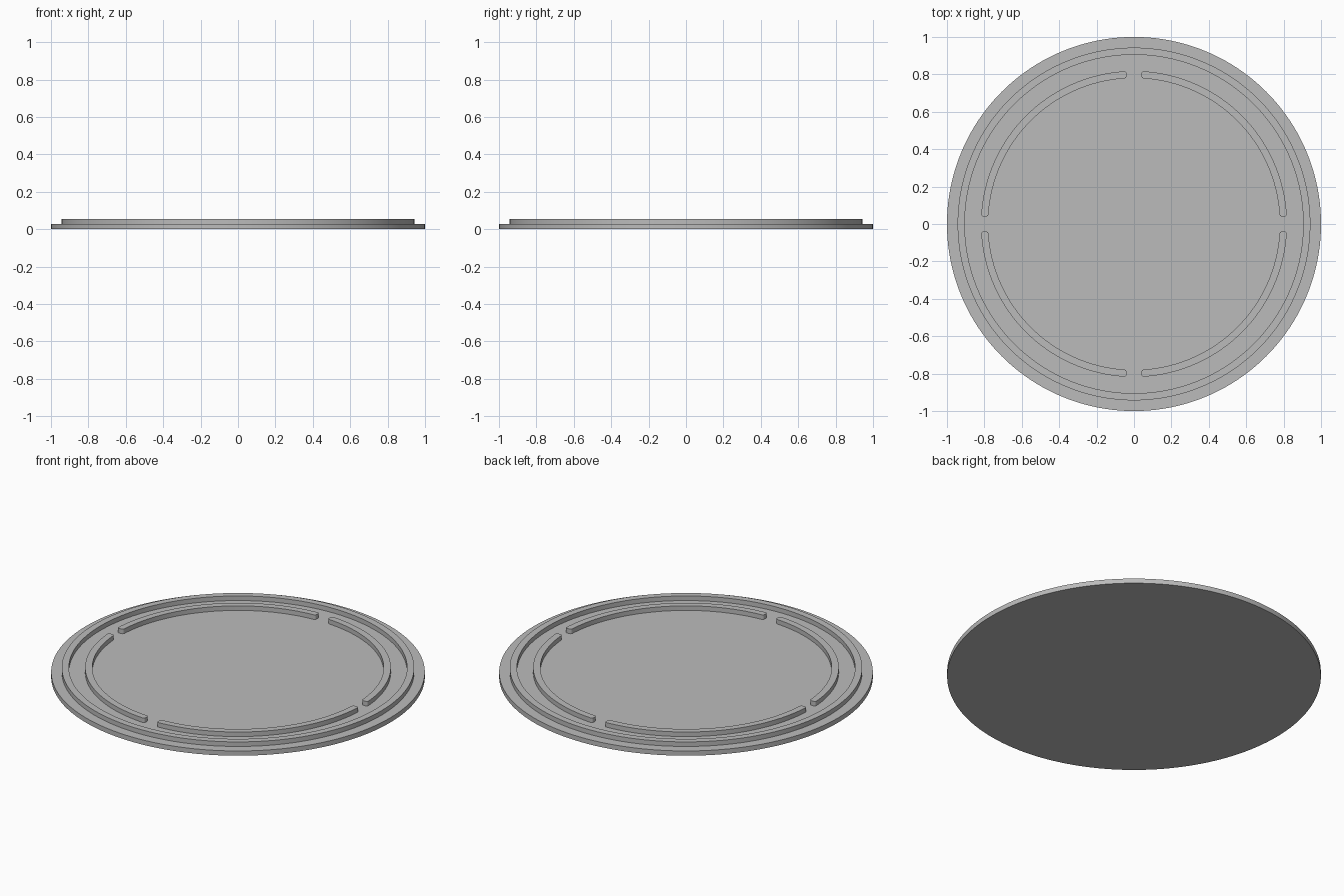
import bpy, bmesh, math
from mathutils import Matrix

BASE_TOP, RIDGE_TOP = 0.028, 0.055

if "Cube" in bpy.data.objects:
    bpy.data.objects.remove(bpy.data.objects["Cube"], do_unlink=True)

grey = bpy.data.materials.new("plain_grey")
grey.use_nodes = True
colour = (0.5, 0.5, 0.5, 1)
grey.diffuse_color = colour
grey.node_tree.nodes["Principled BSDF"].inputs["Base Color"].default_value = colour


def finish(bm, name):
    """Turn a bmesh into a smooth-shaded object that keeps its hard edges."""
    bmesh.ops.recalc_face_normals(bm, faces=bm.faces)
    mesh = bpy.data.meshes.new(name)
    bm.to_mesh(mesh)
    bm.free()
    mesh.materials.append(grey)
    obj = bpy.data.objects.new(name, mesh)
    bpy.context.collection.objects.link(obj)
    bpy.ops.object.select_all(action="DESELECT")
    obj.select_set(True)
    bpy.context.view_layer.objects.active = obj
    bpy.ops.object.shade_smooth_by_angle(angle=math.radians(30))
    return obj


def lathe(name, profile, steps=160):
    bm = bmesh.new()
    verts = [bm.verts.new((r, 0, z)) for r, z in profile]
    edges = [bm.edges.new(pair) for pair in zip(verts, verts[1:])]
    bmesh.ops.spin(bm, geom=verts + edges, cent=(0, 0, 0), axis=(0, 0, 1),
                   angle=math.tau, steps=steps, use_duplicate=False)
    bmesh.ops.remove_doubles(bm, verts=bm.verts, dist=1e-4)
    return finish(bm, name)


def arc_rib(name, turn, inner=0.78, outer=0.818, gap=0.04, steps=32):
    """Quarter-circle rib with rounded ends, stopping short of both axes."""
    def arc(radius):
        start = math.asin(gap / radius)
        span = math.pi / 2 - 2 * start
        return [(radius * math.cos(start + span * i / steps),
                 radius * math.sin(start + span * i / steps), BASE_TOP)
                for i in range(steps + 1)]

    bm = bmesh.new()
    outline = [bm.verts.new(p) for p in arc(outer) + arc(inner)[::-1]]
    face = bm.faces.new(outline)
    corners = [outline[i] for i in (0, steps, steps + 1, -1)]
    bmesh.ops.bevel(bm, geom=corners, offset=0.012, segments=4, profile=0.5,
                    affect="VERTICES")
    result = bmesh.ops.extrude_face_region(bm, geom=list(bm.faces))
    top = [v for v in result["geom"] if isinstance(v, bmesh.types.BMVert)]
    bmesh.ops.translate(bm, verts=top, vec=(0, 0, RIDGE_TOP - BASE_TOP))
    bmesh.ops.rotate(bm, verts=bm.verts, cent=(0, 0, 0),
                     matrix=Matrix.Rotation(turn, 3, "Z"))
    return finish(bm, name)


# Round base plate with the raised rim turned in one piece
lathe("base_plate_with_rim", [
    (0, 0), (1, 0), (1, BASE_TOP), (0.943, BASE_TOP), (0.943, RIDGE_TOP),
    (0.905, RIDGE_TOP), (0.905, BASE_TOP), (0, BASE_TOP)])

# Four inner ribs, one per quarter
for i, side in enumerate(("back_left", "back_right", "front_right", "front_left")):
    arc_rib("inner_rib_" + side, i * math.pi / 2)
